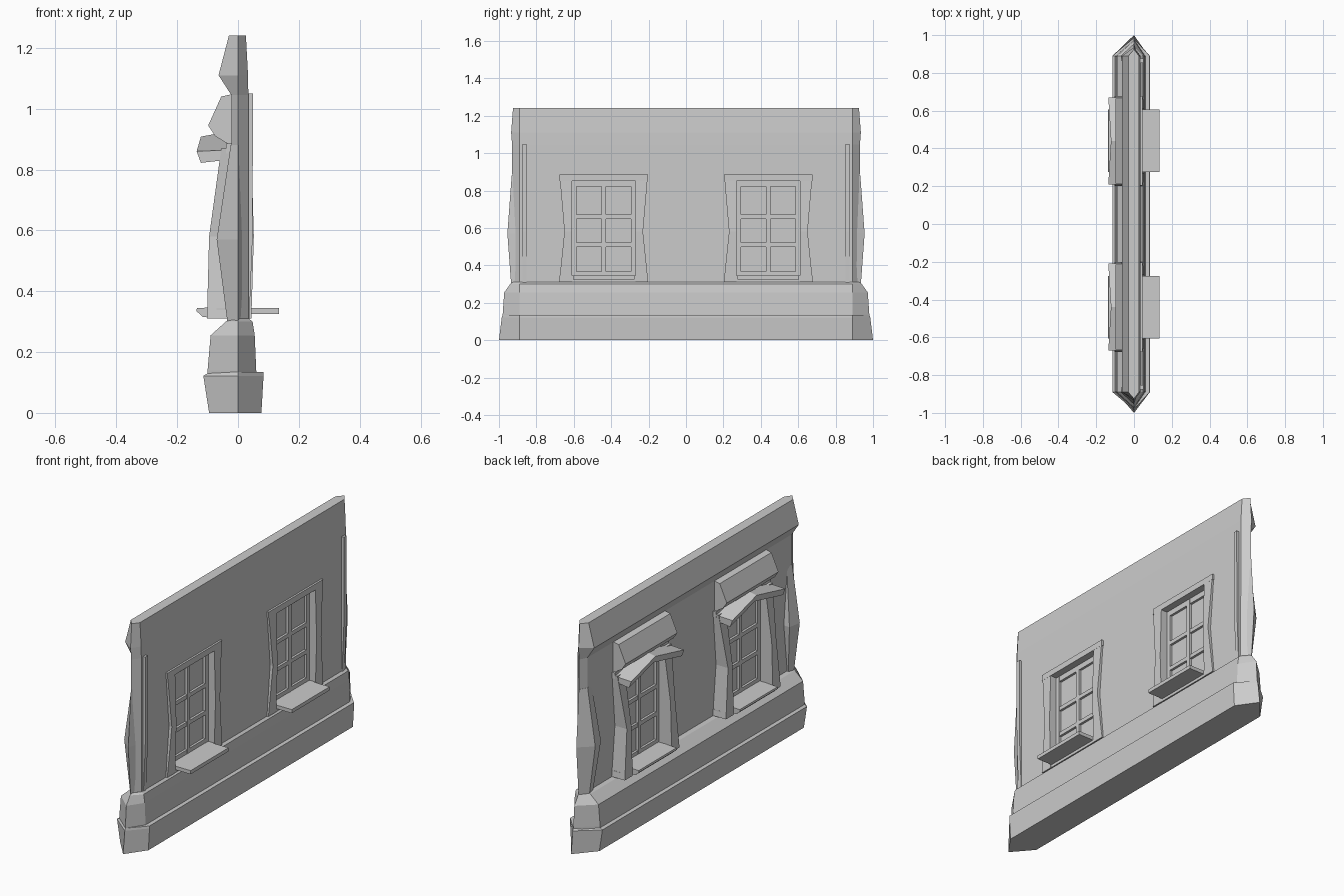
import bpy, bmesh

if "Cube" in bpy.data.objects:
    bpy.data.objects.remove(bpy.data.objects["Cube"])

def loft(name, rings):
    """Skin a stack of equal-length rings and cap both ends."""
    bm = bmesh.new()
    vs = [[bm.verts.new(p) for p in r] for r in rings]
    n = len(rings[0])
    for a, b in zip(vs, vs[1:]):
        for i in range(n):
            j = (i + 1) % n
            bm.faces.new((a[i], a[j], b[j], b[i]))
    bm.faces.new(vs[0][::-1])
    bm.faces.new(vs[-1])
    bmesh.ops.recalc_face_normals(bm, faces=bm.faces)
    me = bpy.data.meshes.new(name)
    bm.to_mesh(me)
    bm.free()
    ob = bpy.data.objects.new(name, me)
    bpy.context.collection.objects.link(ob)
    return ob

def box(name, x0, x1, y0, y1, z0, z1):
    return loft(name, [[(x0, y0, z), (x1, y0, z), (x1, y1, z), (x0, y1, z)] for z in (z0, z1)])

def hexa(z, xl, xr, tip, side=0.89):
    """Plan section of the wall with pointed ends."""
    return [(xl, -side, z), (0, -tip, z), (xr, -side, z),
            (xr, side, z), (0, tip, z), (xl, side, z)]

# stepped plinth
loft("plinth_lower", [hexa(0, -.095, .077, 1.0), hexa(.122, -.114, .084, .985),
                      hexa(.135, -.09, .083, .98)])
loft("plinth_upper", [hexa(.12, -.10, .06, .98), hexa(.14, -.10, .06, .98),
                      hexa(.255, -.09, .055, .972), hexa(.30, -.04, .048, .94),
                      hexa(.31, -.02, .035, .93)])

# wall with cornice on the outer side
wall = loft("wall", [hexa(.29, -.022, .035, .925), hexa(1.045, -.022, .034, .93),
                     hexa(1.11, -.064, .033, .935), hexa(1.24, -.03, .026, .925)])

# window openings
for c in (-.44, .44):
    cut = box("window_cutter", -.3, .3, c - .17, c + .17, .33, .86)
    cut.hide_render = True
    cut.hide_viewport = True
    cut.display_type = 'WIRE'
    m = wall.modifiers.new("opening", 'BOOLEAN')
    m.operation = 'DIFFERENCE'
    m.solver = 'EXACT'
    m.object = cut

# bulging corner piers and thin inner strips
for s in (-1, 1):
    loft("corner_pier", [[(xl, s * .89, z), (xl * .8, s * inner, z), (.01, s * inner, z),
                          (.02, s * .89, z), (0, s * tip, z)]
                         for z, xl, tip, inner in ((.30, -.035, .935, .85), (.57, -.07, .955, .82),
                                                   (.88, -.024, .932, .85))])
    loft("inner_strip", [[(.02, s * .853, z), (x, s * .853, z), (x, s * .875, z), (.02, s * .875, z)]
                         for z, x in ((.30, .037), (.58, .048), (1.05, .049))])

for c in (-.44, .44):
    # flared jambs running through the wall
    for s in (-1, 1):
        loft("window_jamb", [[(xo, c + s * .17, z), (xi, c + s * .17, z),
                              (xi, c + s * w, z), (xo, c + s * w, z)]
                             for z, xo, xi, w in ((.31, -.102, .044, .238), (.58, -.095, .052, .21),
                                                  (.87, -.055, .044, .235))])
    box("window_head", -.04, .045, c - .237, c + .237, .852, .885)
    box("window_foot", -.07, .043, c - .235, c + .235, .31, .345)

    # sash with two by three panes
    box("window_glass", -.012, -.006, c - .17, c + .17, .34, .855)
    for y, h in ((-.16, .014), (0, .012), (.16, .014)):
        box("sash_upright", -.026, .008, c + y - h, c + y + h, .34, .85)
    for z, h in ((.354, .014), (.51, .011), (.66, .011), (.836, .015)):
        box("sash_bar", -.025, .007, c - .17, c + .17, z - h, z + h)

    # inner and outer sills
    box("inner_sill", -.01, .135, c - .165, c + .165, .325, .345)
    loft("outer_sill", [[(-.02, y, .31), (-.115, y, .315), (-.137, y, .335),
                         (-.135, y, .345), (-.02, y, .348)] for y in (c - .165, c + .165)])

    # sloping hood above the gable
    loft("window_hood", [[(-.01, c + y, 1.05), (-.055, c + y, 1.04), (-.098, c + y, .945),
                          (-.075, c + y, .91), (-.01, c + y, .87)] for y in (-.225, .225)])

    # peaked gable slab over the window
    side = ((-.01, .865), (-.136, .86), (-.122, .822), (-.01, .835))
    peak = ((-.01, .93), (-.122, .908), (-.112, .872), (-.01, .865))
    loft("window_gable", [[(x, c + y, z) for x, z in p]
                          for y, p in ((-.23, side), (0, peak), (.23, side))])
